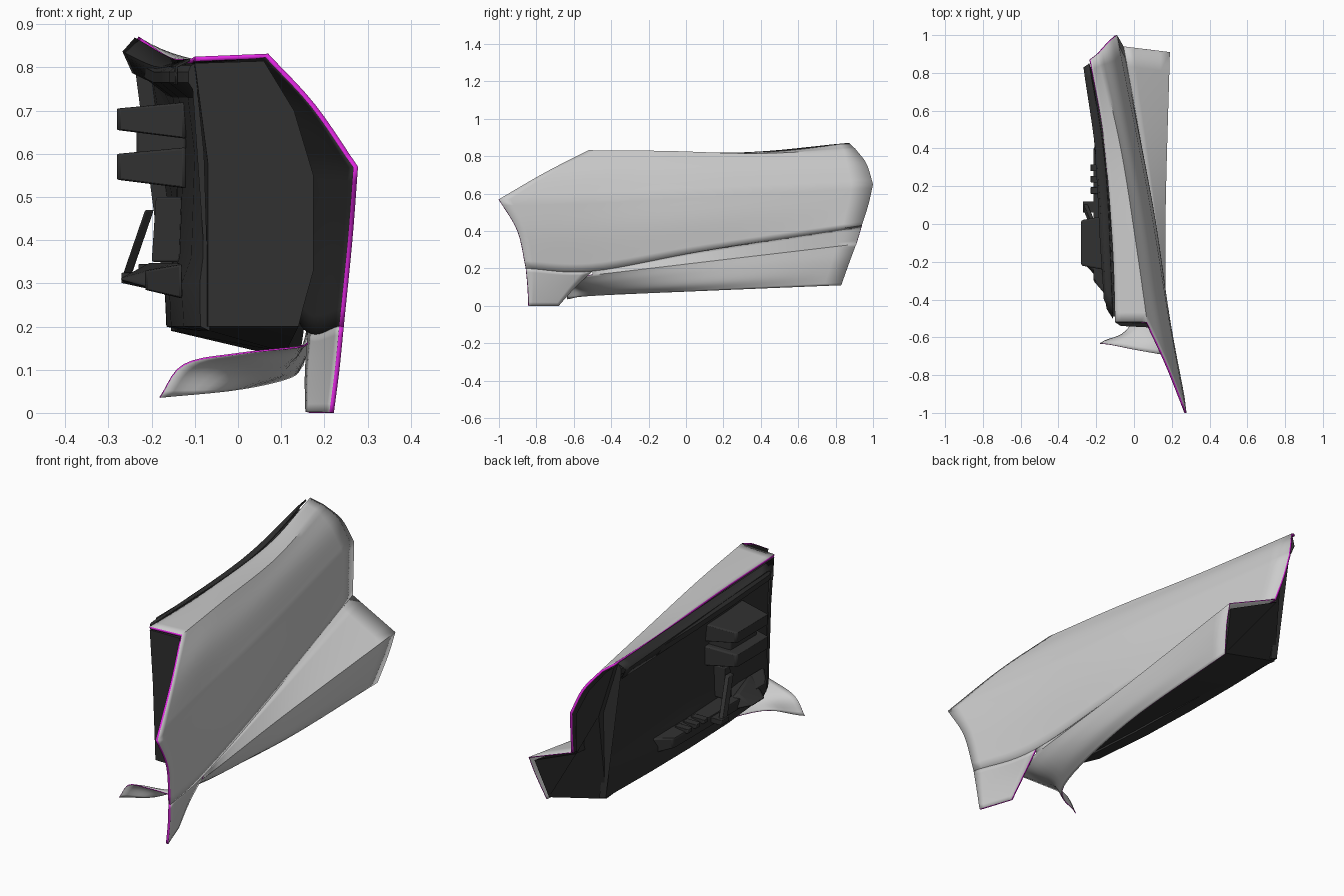
import bpy, bmesh
from mathutils import Vector as V

if "Cube" in bpy.data.objects:
    bpy.data.objects.remove(bpy.data.objects["Cube"])

def mat(name, rgb):
    m = bpy.data.materials.new(name)
    m.diffuse_color = (*rgb, 1)
    m.use_nodes = True
    m.node_tree.nodes["Principled BSDF"].inputs["Base Color"].default_value = m.diffuse_color
    return m

GREY = mat("paint_grey", (0.8, 0.8, 0.8))
DARK = mat("trim_dark", (0.03, 0.03, 0.03))
EDGE = mat("hem_magenta", (0.75, 0.02, 0.75))

def spline(pts, n=8):
    """Catmull-Rom through pts, n samples per span."""
    p = [V(q) for q in pts]
    p = [2 * p[0] - p[1]] + p + [2 * p[-1] - p[-2]]
    out = []
    for i in range(1, len(p) - 2):
        a, b, c, d = p[i - 1:i + 3]
        for k in range(n):
            t = k / n
            out.append(0.5 * (2 * b + (c - a) * t + (2 * a - 5 * b + 4 * c - d) * t * t
                              + (3 * b - a - 3 * c + d) * t ** 3))
    return out + [p[-2]]

def across(rows, n=5):
    """Smooth sampled rows in the other direction."""
    cols = [spline(c, n) for c in zip(*rows)]
    return [list(r) for r in zip(*cols)]

def add_grid(bm, rows, wrap=False):
    vs = [[bm.verts.new(p) for p in r] for r in rows]
    m = len(rows[0])
    for r in range(len(rows) - 1):
        for c in range(m if wrap else m - 1):
            d = (c + 1) % m
            bm.faces.new((vs[r][c], vs[r + 1][c], vs[r + 1][d], vs[r][d]))
    return vs

def finish(bm, name, mats, angle=35):
    bmesh.ops.remove_doubles(bm, verts=bm.verts, dist=0.0008)
    me = bpy.data.meshes.new(name)
    bm.to_mesh(me)
    bm.free()
    ob = bpy.data.objects.new(name, me)
    bpy.context.collection.objects.link(ob)
    for m in mats:
        me.materials.append(m)
    bpy.ops.object.select_all(action='DESELECT')
    ob.select_set(True)
    bpy.context.view_layer.objects.active = ob
    bpy.ops.object.shade_smooth_by_angle(angle=angle * 0.01745)
    return ob

def sheet(name, patches, thick, mats):
    """Curved panel with a lining and a coloured hem."""
    bm = bmesh.new()
    for p in patches:
        add_grid(bm, p)
    ob = finish(bm, name, mats)
    s = ob.modifiers.new("thickness", 'SOLIDIFY')
    s.thickness, s.offset = thick, -1
    s.material_offset, s.material_offset_rim = 1, 2

def loft(name, sections, angle=35):
    """Closed body through matching sections."""
    bm = bmesh.new()
    v = add_grid(bm, sections, wrap=True)
    bm.faces.new(v[0])
    bm.faces.new(v[-1])
    bmesh.ops.recalc_face_normals(bm, faces=bm.faces)
    finish(bm, name, [DARK], angle)

def hull(name, pts, bevel=0.008):
    bm = bmesh.new()
    for p in pts:
        bm.verts.new(p)
    bmesh.ops.convex_hull(bm, input=bm.verts)
    ob = finish(bm, name, [DARK])
    b = ob.modifiers.new("soft", 'BEVEL')
    b.width, b.segments = bevel, 2

# Outer skin: rows from belt line down to the lower crease
R = [spline(r) for r in (
    [(-.10, -.52, .825), (-.115, -.1, .82), (-.16, .45, .825), (-.23, .87, .872)],
    [(.07, -.52, .832), (.01, -.1, .828), (-.07, .4, .815), (-.185, .905, .84)],
    [(.178, -.75, .715), (.12, -.4, .725), (.03, .15, .73), (-.13, .965, .76)],
    [(.278, -1, .57), (.185, -.5, .58), (.085, .1, .61), (-.09, 1, .65)],
    [(.265, -.9, .4), (.19, -.5, .4), (.1, .1, .46), (-.075, .975, .54)],
    [(.245, -.855, .2), (.172, -.5, .185), (.095, .1, .295), (-.055, .94, .43)])]
leg = [R[5][:9],
       spline([(.235, -.845, .1), (.165, -.6, .09)]),
       spline([(.222, -.84, 0), (.166, -.68, 0)])]
sheet("door_skin", [across(R[:2]), across(R[1:4]), across(R[3:])], 0.011, [GREY, DARK, EDGE])
sheet("skin_lower_front", [across(leg)], 0.011, [GREY, GREY, EDGE])

# Sill: shelf under the crease, outer face, front end flaring inward as a scoop
S = [spline(r) for r in (
    [(.14, -.69, .15), (.165, -.5, .165), (.168, .1, .235), (.19, .91, .33)],
    [(0, -.665, .135), (.12, -.5, .12), (.163, .1, .18), (.182, .88, .25)],
    [(-.125, -.64, .11), (.06, -.48, .08), (.15, .1, .12), (.168, .855, .18)],
    [(-.18, -.635, .035), (.0, -.5, .053), (.12, .1, .08), (.152, .83, .11)])]
sheet("sill_panel", [across([R[5][8:], S[0][8:]]), across(S)], 0.004, [GREY, GREY, EDGE])

# Inner shell: closed loft that forms the front and rear jambs
loft("inner_shell", [
    [(-.10, -.52, .81), (.06, -.525, .815), (.13, -.55, .7), (.175, -.56, .55), (.175, -.56, .33),
     (.15, -.54, .24), (.14, -.53, .2), (-.07, -.52, .2), (-.07, -.54, .58)],
    [(-.13, .1, .80), (-.06, .1, .795), (.02, .1, .7), (.07, .1, .5), (.02, .1, .29),
     (.09, .1, .19), (.11, .1, .14), (-.10, .1, .2), (-.10, .1, .6)],
    [(-.225, .86, .85), (-.2, .88, .83), (-.15, .945, .75), (-.108, .98, .64), (-.075, .93, .425),
     (.17, .895, .315), (.142, .825, .12), (-.155, .82, .19), (-.15, .87, .6)]])

# Trim panel: (offset, height, blend toward the curved belt line)
profile = [(.01, .81, 1), (-.03, .805, 1), (-.05, .79, 1), (-.05, .765, 1), (-.015, .73, .5),
           (-.012, .6, 0), (-.02, .36, 0), (-.045, .3, 0), (-.04, .2, 0), (.03, .19, 0)]
stations = [(-.49, -.10, -.075, .3), (-.4, -.115, -.09, .9), (-.1, -.13, -.115, 1),
            (.2, -.145, -.125, 1), (.5, -.17, -.13, .9), (.83, -.215, -.14, .5)]
loft("trim_panel", [[(xl + (xb - xl) * f + d * k, y, z + max(0, y - .4) * .1 * f)
                     for d, z, f in profile] for y, xb, xl, k in stations], 25)

# Belt cap rising toward the rear
cap = [spline(r) for r in ([(-.11, -.5, .815), (-.15, .3, .815), (-.235, .85, .865)],
                           [(-.14, -.45, .80), (-.19, .3, .80), (-.262, .83, .835)],
                           [(-.14, -.45, .76), (-.19, .3, .765), (-.24, .83, .79)])]
sheet("belt_cap", [cap], 0.006, [DARK, DARK, DARK])

def block(name, xo, xi, y0, y1, z0, z1, slope):
    """Tapered block growing out of the trim."""
    hull(name, [(xi, y, z) for y in (y0 - slope, y1 + slope) for z in (z0 - .02, z1 + .015)]
         + [(xo, y, z) for y in (y0, y1) for z in (z0, z1)])

# Two-part grab box with a gap, and the map pocket
block("grab_box_upper", -.28, -.12, -.22, .02, .655, .705, .03)
block("grab_box_lower", -.28, -.12, -.22, .02, .54, .6, .03)
block("grab_box_core", -.235, -.12, -.2, .0, .56, .68, .02)
block("map_pocket", -.215, -.13, -.3, .4, .285, .33, .1)
hull("pocket_nose", [(-.275, -.2, .31), (-.265, -.12, .3), (-.13, -.36, .27), (-.13, 0, .27),
                     (-.13, -.3, .35), (-.2, -.1, .35)])

# Pull lever and its bracket
hull("pull_lever", [(x + d, y + e, z) for x, y, z in ((-.215, -.04, .47), (-.27, .09, .31))
                    for d in (0, .02) for e in (-.012, .025)], 0.004)
hull("lever_bracket", [(x, y, z) for x, z in ((-.12, .5), (-.19, .5), (-.2, .35), (-.12, .35))
                       for y in (-.06, -.02)], 0.004)
hull("lever_foot", [(x, y, z) for x in (-.27, -.13) for y in (.06, .12) for z in (.3, .325)], 0.004)
# Small vent slats beside the lever
for i in range(3):
    y = .16 + i * .06
    hull("vent_slat", [(x, yy, z) for x in (-.23, -.16) for yy in (y, y + .035)
                       for z in (.325, .345)], 0.003)
